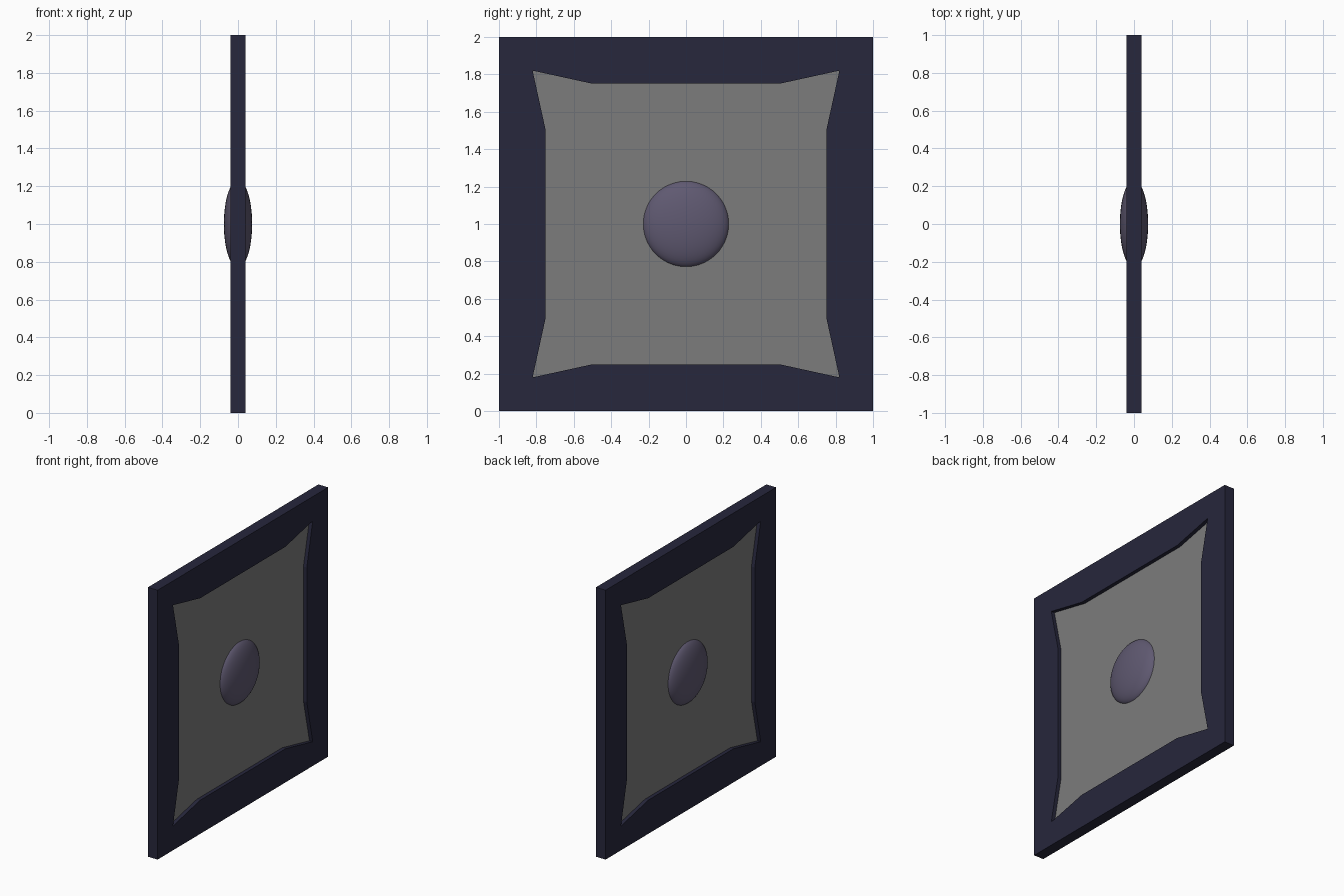
import bpy
from math import radians
from mathutils import Matrix

if "Cube" in bpy.data.objects:
    bpy.data.objects.remove(bpy.data.objects["Cube"])

# local x -> world y, local y -> world z, extrusion along world x
TO_WALL = Matrix.Translation((0, 0, 1)) @ Matrix.Rotation(radians(90), 4, 'Z') @ Matrix.Rotation(radians(90), 4, 'X')


def material(name, color):
    mat = bpy.data.materials.new(name)
    mat.diffuse_color = color
    mat.use_nodes = True
    mat.node_tree.nodes["Principled BSDF"].inputs["Base Color"].default_value = mat.diffuse_color
    return mat


def plate(name, loops, half_depth, mat=None):
    """Flat plate from closed outlines; inner outlines become holes."""
    curve = bpy.data.curves.new(name, 'CURVE')
    curve.dimensions = '2D'
    curve.fill_mode = 'BOTH'
    curve.extrude = half_depth
    for pts in loops:
        spline = curve.splines.new('POLY')
        spline.points.add(len(pts) - 1)
        for p, (x, y) in zip(spline.points, pts):
            p.co = (x, y, 0, 1)
        spline.use_cyclic_u = True
    temp = bpy.data.objects.new(name + "_outline", curve)
    bpy.context.collection.objects.link(temp)
    mesh = bpy.data.meshes.new_from_object(temp.evaluated_get(bpy.context.evaluated_depsgraph_get()))
    bpy.data.objects.remove(temp)
    mesh.transform(TO_WALL)
    mesh.shade_flat()
    mesh.materials.clear()
    if mat:
        mesh.materials.append(mat)
    obj = bpy.data.objects.new(name, mesh)
    bpy.context.collection.objects.link(obj)
    return obj


frame_mat = material("dark_frame", (0.02, 0.02, 0.045, 1))
boss_mat = material("muted_violet", (0.115, 0.1, 0.165, 1))
pane_mat = material("grey_pane", (0.2, 0.2, 0.2, 0.9))

# Half opening with flared corners, mirrored for the other side
right = [(0, -0.75), (0.5, -0.75), (0.82, -0.82), (0.75, -0.5),
         (0.75, 0.5), (0.82, 0.82), (0.5, 0.75), (0, 0.75)]
left = [(-x, y) for x, y in reversed(right)]

# Square frame
outer = [(-1, -1), (1, -1), (1, 1), (-1, 1)]
plate("frame", [outer, right[1:-1] + left[1:-1]], 0.04, frame_mat)

# Two panes meeting at the centre line
plate("pane_right", [right], 0.0125, pane_mat)
plate("pane_left", [left], 0.0125, pane_mat)

# Flattened round boss through the panes
bpy.ops.mesh.primitive_ico_sphere_add(subdivisions=4, radius=1, location=(0, 0, 1))
boss = bpy.context.object
boss.name = "centre_boss"
boss.scale = (0.075, 0.232, 0.232)
bpy.ops.object.transform_apply(location=False, rotation=False, scale=True)
bpy.ops.object.shade_smooth()
boss.data.materials.append(boss_mat)
